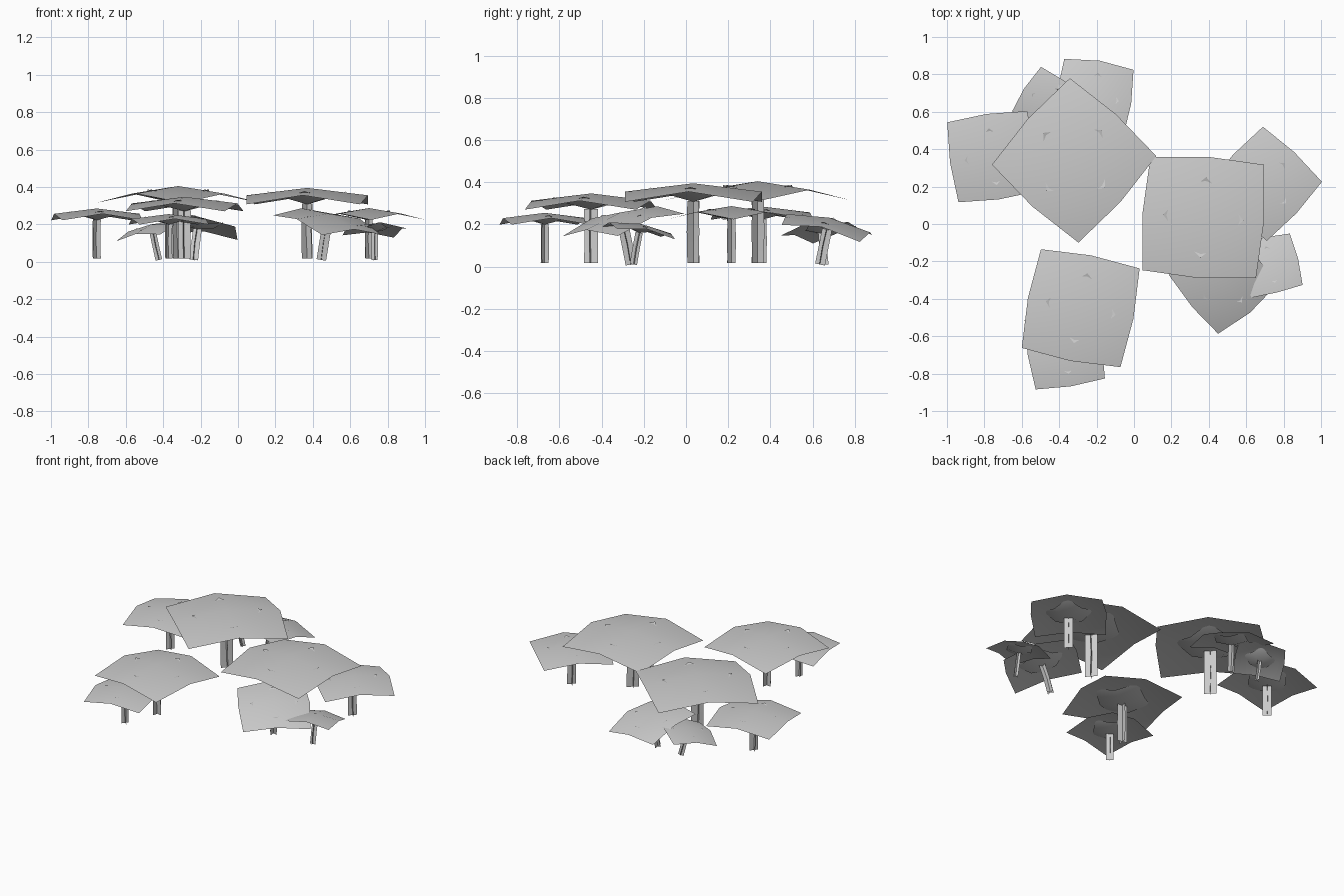
import bpy
from math import cos, sin, radians, sqrt

if "Cube" in bpy.data.objects:
    bpy.data.objects.remove(bpy.data.objects["Cube"])

# centre x, centre y, apex z, corner radius, corner angle, drop, slope x, slope y
CAPS = [
    (-.32, .34, .405, .44, 3, .09, 0, 0),
    (.37, .035, .395, .43, 41, .088, 0, 0),
    (-.285, -.45, .347, .38, 34, .077, 0, 0),
    (-.755, .36, .285, .305, 53, .063, 0, 0),
    (-.21, .68, .232, .265, 36, .058, -.12, -.2),
    (-.465, .64, .20, .20, 12, .043, .22, .1),
    (.70, .215, .287, .305, 2, .063, 0, 0),
    (.485, -.31, .257, .29, -5, .06, -.16, .2),
    (.73, -.215, .203, .20, 59, .043, 0, -.18),
    (-.37, -.67, .255, .265, 54, .056, 0, 0),
]


def add_mesh(name, verts, faces):
    me = bpy.data.meshes.new(name)
    me.from_pydata(verts, [], faces)
    ob = bpy.data.objects.new(name, me)
    bpy.context.collection.objects.link(ob)
    for p in me.polygons:
        p.use_smooth = True
    return ob


def sheet(name, place, radius, angle, z_mid, z_side, z_corner):
    """Square 3x3 patch with bulged edges."""
    verts = []
    for j in (-1, 0, 1):
        for i in (-1, 0, 1):
            n = abs(i) + abs(j)
            k = radius / sqrt(2) * (1.07 if n == 1 else 1)
            a = radians(angle - 45)
            x, y = k * (i * cos(a) - j * sin(a)), k * (i * sin(a) + j * cos(a))
            verts.append(place(x, y, (z_mid, z_side, z_corner)[n]))
    faces = [(a, a + 1, a + 4, a + 3) for a in (0, 1, 3, 4)]
    return add_mesh(name, verts, faces)


for idx, (cx, cy, top, R, ang, h, gx, gy) in enumerate(CAPS, 1):
    def place(x, y, z):
        # lean the whole mushroom along its slope
        return (cx + x - gx * z, cy + y - gy * z, top + z + gx * x + gy * y)

    # broad domed cap
    sheet(f"cap_{idx}", place, R, ang, 0, -.45 * h, -h)
    # small upturned bowl whose corners pierce the cap
    sheet(f"under_cap_{idx}", place, R * .5, ang + 45, -h, -.6 * h, -.2 * h)

    # stem of two crossed, slightly bowed strips
    w = .088 * R
    foot = (.018 if gx == gy == 0 else .01) - top
    verts, faces = [], []
    for strip in (0, 1):
        a = radians(ang + 45 * (idx % 2) + 90 * strip)
        for t, bow in ((0, 0), (.5, .12), (1, 0)):
            z = -.95 * h + t * (foot + .95 * h)
            for s in (-1, 1):
                x = s * w * cos(a) - bow * w * sin(a)
                y = s * w * sin(a) + bow * w * cos(a)
                verts.append(place(x, y, z))
        b = strip * 6
        faces += [(b, b + 1, b + 3, b + 2), (b + 2, b + 3, b + 5, b + 4)]
    add_mesh(f"stem_{idx}", verts, faces)
